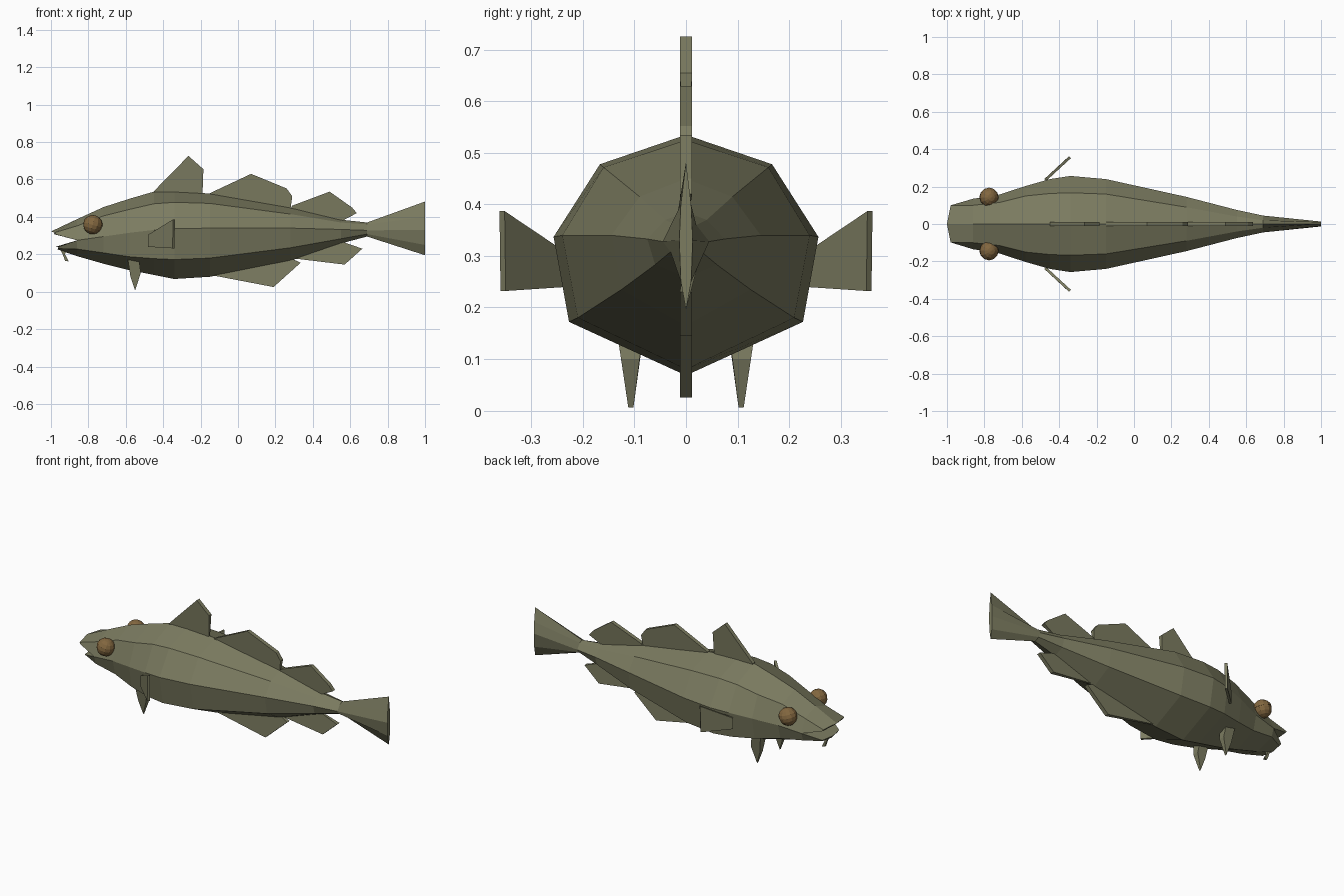
import bpy, bmesh
from mathutils import Vector, Matrix

if "Cube" in bpy.data.objects:
    bpy.data.objects.remove(bpy.data.objects["Cube"])


def material(name, rgb):
    m = bpy.data.materials.new(name)
    m.diffuse_color = (*rgb, 1)
    m.use_nodes = True
    m.node_tree.nodes["Principled BSDF"].inputs["Base Color"].default_value = m.diffuse_color
    return m


OLIVE = material("olive skin", (0.2, 0.2, 0.118))
BROWN = material("brown eye", (0.225, 0.135, 0.05))


def finish(name, bm, mat):
    bmesh.ops.recalc_face_normals(bm, faces=bm.faces)
    me = bpy.data.meshes.new(name)
    bm.to_mesh(me)
    bm.free()
    me.materials.append(mat)
    ob = bpy.data.objects.new(name, me)
    bpy.context.collection.objects.link(ob)
    return ob


def loft(name, halves):
    """Skin mirrored half sections, listed from top centre to bottom centre."""
    bm = bmesh.new()
    rings = []
    for half in halves:
        full = half + [(x, -y, z) for x, y, z in half[-2:0:-1]]
        rings.append([bm.verts.new(p) for p in full])
    n = len(rings[0])
    for r, s in zip(rings, rings[1:]):
        for i in range(n):
            j = (i + 1) % n
            bm.faces.new((r[i], r[j], s[j], s[i]))
    bm.faces.new(rings[0])
    bm.faces.new(rings[-1])
    return finish(name, bm, OLIVE)


def slab(name, points, offsets):
    """Thin plate: an outline pushed both ways by an offset at each point."""
    bm = bmesh.new()
    a = [bm.verts.new(Vector(p) + Vector(o)) for p, o in zip(points, offsets)]
    b = [bm.verts.new(Vector(p) - Vector(o)) for p, o in zip(points, offsets)]
    bm.faces.new(a)
    bm.faces.new(b[::-1])
    n = len(a)
    for i in range(n):
        j = (i + 1) % n
        bm.faces.new((a[i], a[j], b[j], b[i]))
    return finish(name, bm, OLIVE)


# Body and tail: x, top z, upper (y, z), middle (y, z), lower (y, z), bottom z
sections = [
    (-0.86, .388, .10, .352, .135, .275, .12, .228, .19),
    (-0.72, .452, .115, .405, .157, .295, .135, .208, .15),
    (-0.58, .497, .15, .44, .203, .315, .18, .187, .115),
    (-0.45, .535, .163, .47, .24, .33, .215, .177, .09),
    (-0.34, .535, .167, .478, .257, .337, .227, .172, .068),
    (-0.15, .525, .16, .472, .24, .34, .21, .18, .08),
    (0.28, .45, .09, .415, .145, .34, .125, .235, .165),
    (0.55, .385, .04, .37, .075, .333, .06, .283, .258),
    (0.69, .37, .02, .36, .045, .328, .03, .308, .295),
    (1.00, .482, .010, .40, .013, .33, .010, .25, .195),
]
loft("body", [[(x, 0, t), (x, a, u), (x, b, m), (x, c, l), (x, 0, w)]
              for x, t, a, u, b, m, c, l, w in sections])

# Jaws with an open mouth between them
loft("upper_jaw", [
    [(-1.0, 0, .322), (-.98, .10, .316), (-.975, .10, .306), (-.985, 0, .308)],
    [(-.86, 0, .388), (-.86, .10, .352), (-.86, .135, .275), (-.86, 0, .275)]])
loft("lower_jaw", [
    [(-.975, 0, .24), (-.96, .08, .24), (-.955, .07, .23), (-.965, 0, .226)],
    [(-.86, 0, .27), (-.86, .135, .275), (-.86, .12, .228), (-.86, 0, .19)]])

# Fins on the centre line: outlines in x, z; first and last points are the root
fins = {
    "front_dorsal_fin": [(-.45, .52), (-.45, .537), (-.31, .68), (-.265, .726),
                         (-.185, .655), (-.19, .515)],
    "middle_dorsal_fin": [(-.15, .51), (-.15, .527), (.07, .63), (.26, .552),
                          (.29, .51), (.28, .44)],
    "rear_dorsal_fin": [(.28, .44), (.29, .46), (.49, .535), (.61, .45),
                        (.635, .42), (.55, .375)],
    "front_anal_fin": [(-.15, .09), (.19, .025), (.335, .155), (.28, .18)],
    "rear_anal_fin": [(.28, .18), (.57, .145), (.665, .23), (.55, .27)],
}
for name, outline in fins.items():
    last = len(outline) - 1
    slab(name, [(x, 0, z) for x, z in outline],
         [(0, .005 if i in (0, last) else .012, 0) for i in range(last + 1)])

# Whisker under the chin
whisker = [(-.955, .235), (-.915, .225), (-.925, .2), (-.905, .162),
           (-.925, .165), (-.937, .2)]
slab("chin_whisker", [(x, 0, z) for x, z in whisker], [(0, .007, 0)] * 6)

# Paired parts
for side, s in (("right", -1), ("left", 1)):
    slab(side + "_pectoral_fin",
         [(-.475, s * .235, .24), (-.475, s * .235, .305),
          (-.342, s * .357, .387), (-.345, s * .355, .232)],
         [(.005, -s * .005, 0)] * 4)
    slab(side + "_pelvic_fin",
         [(-.59, s * .108, .18), (-.53, s * .108, .18), (-.52, s * .108, .10),
          (-.55, s * .107, .006), (-.575, s * .108, .08)],
         [(0, .03, 0), (0, .03, 0), (0, .018, 0), (0, .005, 0), (0, .014, 0)])

    # Eyeball and the slightly larger lid above it
    for part, radius in (("eyeball", .05), ("eyelid", .053)):
        bm = bmesh.new()
        turn = Matrix.Translation((-.777, s * .143, .357)) @ Matrix.Rotation(.3, 4, 'Y')
        bmesh.ops.create_uvsphere(bm, u_segments=12, v_segments=8, radius=radius)
        if part == "eyelid":
            geom = bm.verts[:] + bm.edges[:] + bm.faces[:]
            cut = bmesh.ops.bisect_plane(bm, geom=geom, plane_co=(0, 0, .008),
                                         plane_no=(0, 0, 1), clear_inner=True)
            edges = [e for e in cut["geom_cut"] if isinstance(e, bmesh.types.BMEdge)]
            bmesh.ops.holes_fill(bm, edges=edges)
        bm.transform(turn)
        finish(side + "_" + part, bm, BROWN)
